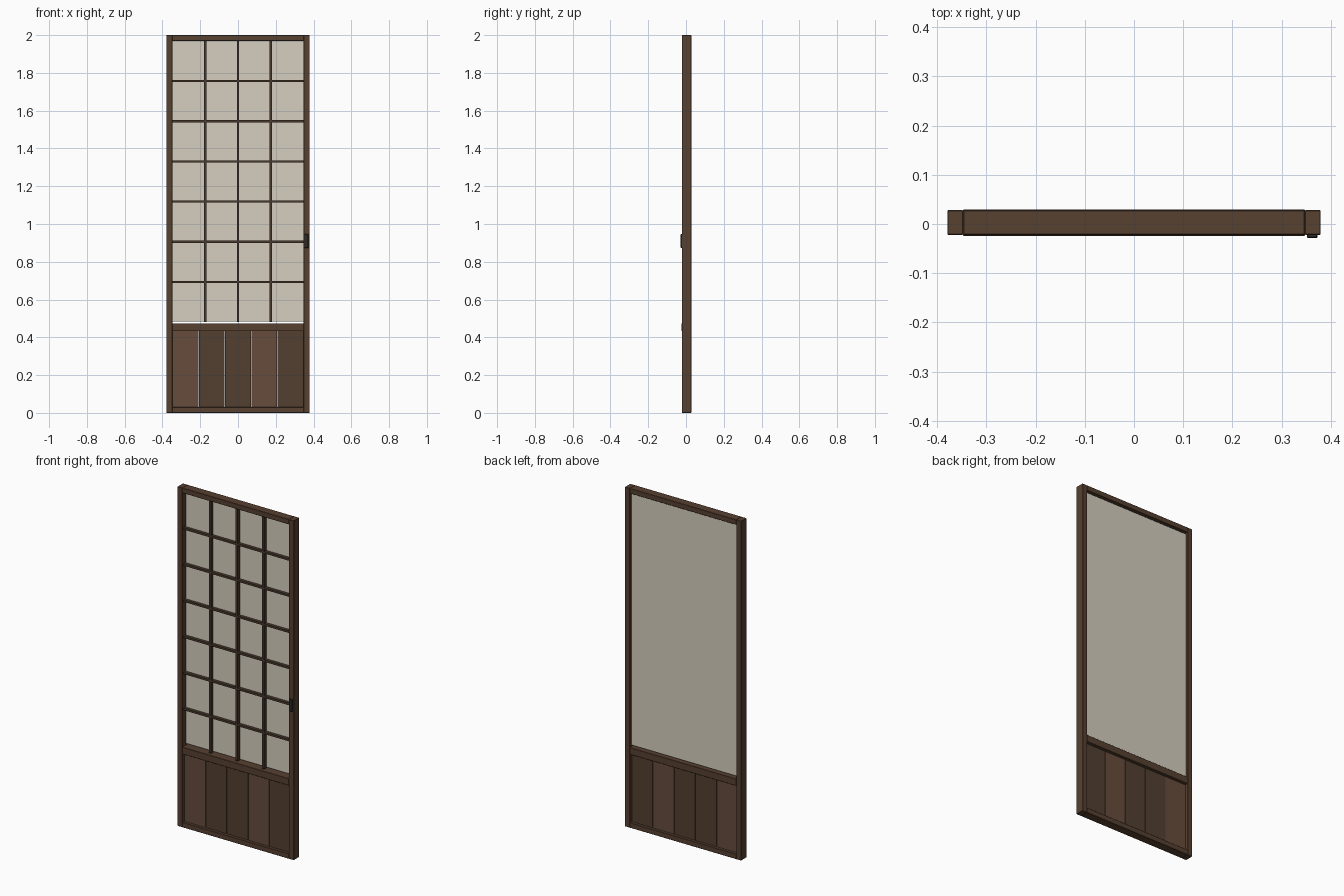
import bpy

if "Cube" in bpy.data.objects:
    bpy.data.objects.remove(bpy.data.objects["Cube"])

def material(name, r, g, b):
    m = bpy.data.materials.new(name)
    m.diffuse_color = (r, g, b, 1)
    m.use_nodes = True
    m.node_tree.nodes["Principled BSDF"].inputs["Base Color"].default_value = m.diffuse_color
    return m

WOOD = material("frame_wood", 0.095, 0.052, 0.030)
LIGHT = material("light_board", 0.135, 0.072, 0.046)
DARK = material("dark_board", 0.085, 0.050, 0.030)
BAR = material("lattice_wood", 0.065, 0.040, 0.026)
PAPER = material("paper", 0.66, 0.62, 0.52)
IRON = material("dark_metal", 0.025, 0.022, 0.020)

def box(name, x, y, z, mat, bevel=0.0):
    """Box from (min, max) pairs on each axis."""
    bpy.ops.mesh.primitive_cube_add(size=1, location=[sum(p) / 2 for p in (x, y, z)])
    o = bpy.context.object
    o.name = name
    o.scale = [p[1] - p[0] for p in (x, y, z)]
    bpy.ops.object.transform_apply(location=False, rotation=False, scale=True)
    o.data.materials.append(mat)
    if bevel:
        b = o.modifiers.new("edge", 'BEVEL')
        b.width = bevel
        b.segments = 1
    return o

IN, OUT = 0.347, 0.379          # inner and outer edge of the stiles
STILE_Y = (-0.022, 0.028)
RAIL_Y = (-0.0245, 0.0295)

# Frame
for side, s in (("left", -1), ("right", 1)):
    box(side + "_stile", sorted((s * IN, s * OUT)), STILE_Y, (0, 2), WOOD, 0.0015)
box("top_rail", (-IN, IN), STILE_Y, (1.97, 2), WOOD, 0.0015)
box("bottom_rail", (-IN, IN), STILE_Y, (0, 0.03), WOOD, 0.0015)
box("middle_rail", (-IN, IN), RAIL_Y, (0.433, 0.474), WOOD, 0.0015)

# Lower boards with narrow gaps
w = 2 * IN / 5
for i in range(5):
    x = -IN + i * w
    box(f"board_{i + 1}", (x + 0.0015, x + w - 0.0015), (-0.005, 0.011),
        (0.03, 0.433), LIGHT if i in (0, 3) else DARK)

# Paper sheet behind the lattice
Z0, Z1 = 0.48, 1.97
box("paper_sheet", (-IN, IN), (0.011, 0.014), (Z0 + 0.003, Z1 - 0.005), PAPER)

# Lattice bars
for i in range(1, 4):
    x = -IN + i * 2 * IN / 4
    box(f"vertical_bar_{i}", (x - 0.006, x + 0.006), (-0.014, 0.008), (Z0, Z1), BAR)
for i in range(1, 7):
    z = Z0 + i * (Z1 - Z0) / 7
    box(f"horizontal_bar_{i}", (-IN, IN), (-0.012, 0.006), (z - 0.006, z + 0.006), BAR)

# Pull plate on the right stile
box("pull_plate", (0.351, 0.373), (-0.0285, -0.020), (0.873, 0.947), IRON, 0.002)
